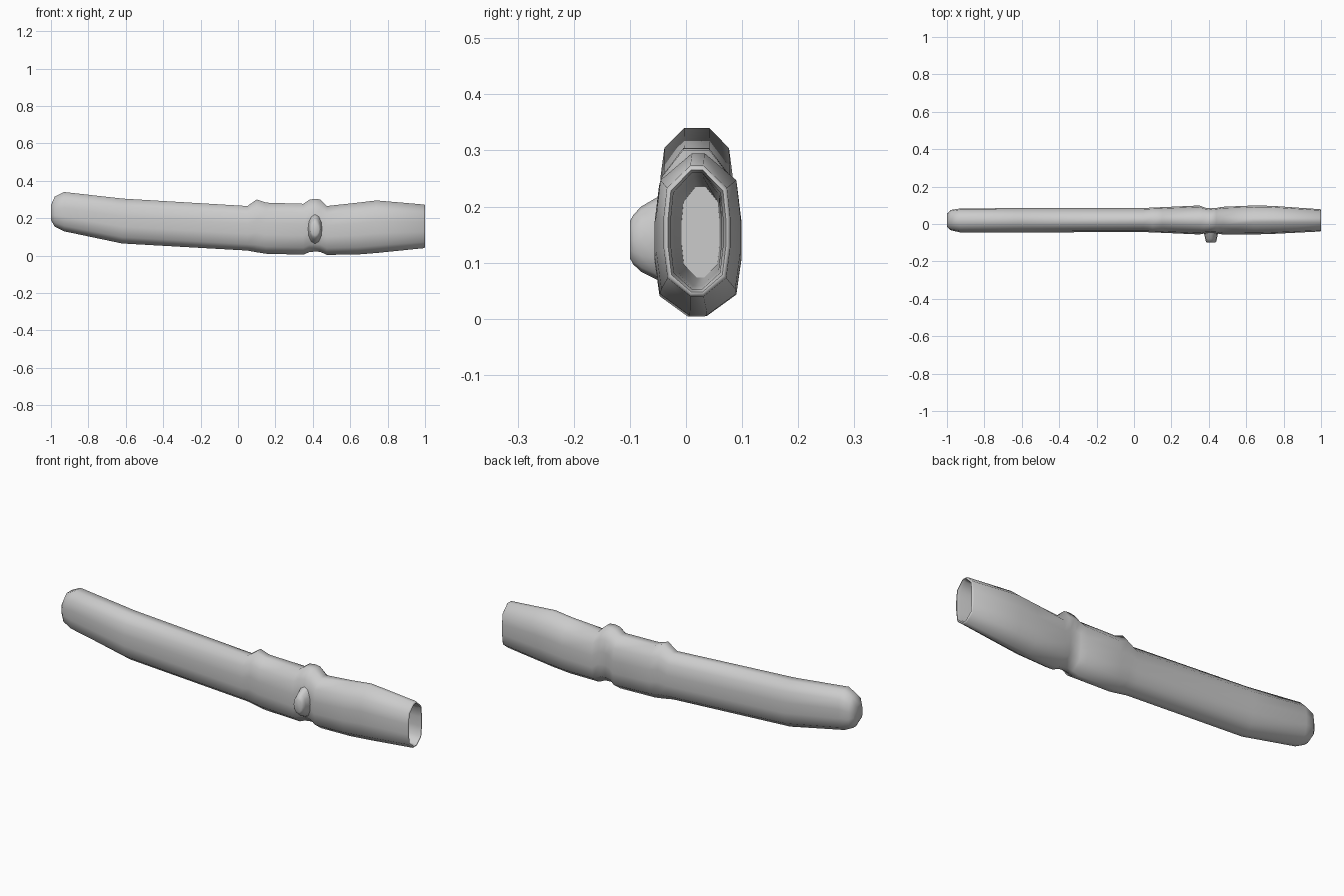
import bpy, bmesh, math

if "Cube" in bpy.data.objects:
    bpy.data.objects.remove(bpy.data.objects["Cube"])


def section(x, zt, zb, yl, yr, tw, inset=0.0):
    """Tall faceted oval: flattened top of half-width tw, blunt keel below."""
    cy, cz = (yl + yr) / 2, (zt + zb) / 2
    hy, hz = (yr - yl) / 2 - inset, (zt - zb) / 2 - inset
    shape = [(-tw, 1), (tw, 1), (.9, .66), (1, .2), (1, -.25), (.88, -.72),
             (.2, -1), (-.2, -1), (-.88, -.72), (-1, -.25), (-1, .2), (-.9, .66)]
    return [(x, cy + u * hy, cz + v * hz) for u, v in shape]


def loft(name, rings, angle=55):
    bm = bmesh.new()
    loops = [[bm.verts.new(p) for p in r] for r in rings]
    n = len(loops[0])
    for a, b in zip(loops, loops[1:]):
        for i in range(n):
            j = (i + 1) % n
            bm.faces.new((a[i], a[j], b[j], b[i]))
    bm.faces.new(loops[0])
    bm.faces.new(loops[-1])
    bmesh.ops.recalc_face_normals(bm, faces=bm.faces)
    mesh = bpy.data.meshes.new(name)
    bm.to_mesh(mesh)
    bm.free()
    obj = bpy.data.objects.new(name, mesh)
    bpy.context.collection.objects.link(obj)
    bpy.ops.object.select_all(action='DESELECT')
    obj.select_set(True)
    bpy.context.view_layer.objects.active = obj
    bpy.ops.object.shade_smooth_by_angle(angle=math.radians(angle))
    return obj


# Sheath stations: x, top, bottom, near side, far side, top flatness
stations = [
    (-1.0, .27, .19, -.015, .055, .5),
    (-.98, .315, .155, -.033, .075, .4),
    (-.93, .34, .13, -.045, .083, .35),
    (-.62, .305, .065, -.045, .085, .35),
    (.05, .265, .027, -.043, .085, .3),
    (.10, .300, .018, -.045, .088, .3),
    (.15, .283, .010, -.047, .090, .3),
    (.35, .277, .005, -.056, .099, .3),
    (.38, .298, .018, -.050, .087, .35),
    (.41, .304, .022, -.048, .084, .35),
    (.44, .300, .020, -.050, .086, .35),
    (.475, .265, .004, -.056, .092, .3),
    (.64, .283, .006, -.056, .099, .15),
    (.74, .295, .014, -.053, .097, .15),
    (.995, .273, .040, -.040, .079, .2),
]
rings = [section(*s) for s in stations]

# Rounded mouth rim, then the hollow interior
mouth = stations[-1][1:]
rings.append(section(1.0, *mouth, inset=.004))
rings.append(section(1.0, *mouth, inset=.008))
rings.append(section(.985, *mouth, inset=.013))
rings.append(section(.75, .268, .045, -.035, .077, .2, inset=.014))
rings.append(section(.30, .250, .060, -.022, .074, .25, inset=.014))
loft("sheath", rings)


# Cord knob on the near side
def knob_ring(y, rx, rz, zc):
    return [(.412 + rx * math.cos(a), y, zc + rz * math.sin(a))
            for a in (math.tau * i / 12 for i in range(12))]


loft("cord_knob", [
    knob_ring(-.030, .046, .085, .143),
    knob_ring(-.056, .036, .071, .143),
    knob_ring(-.080, .031, .058, .142),
    knob_ring(-.094, .028, .044, .141),
    knob_ring(-.100, .021, .033, .141),
])
